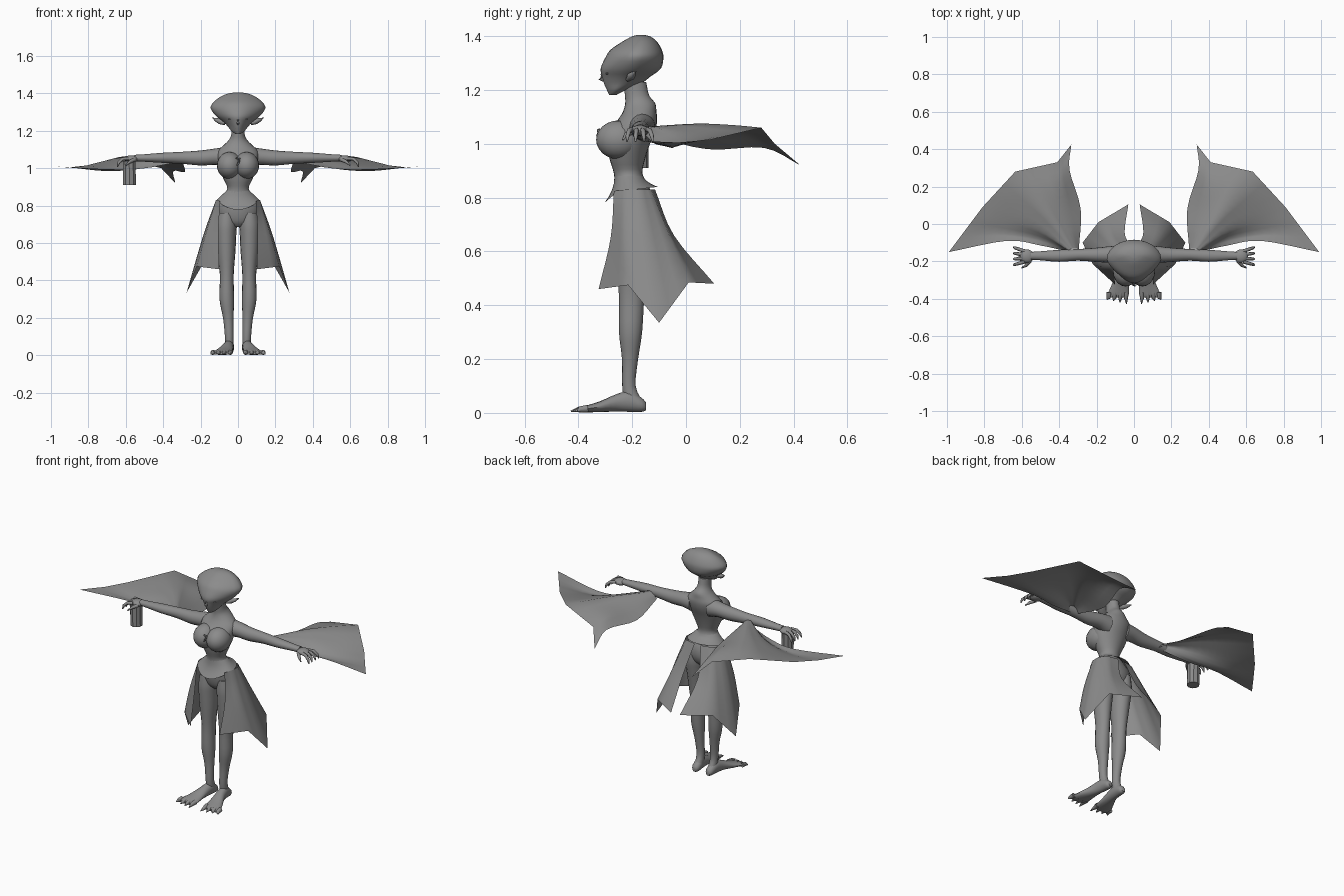
import bpy, bmesh, math
from mathutils import Vector

grey = bpy.data.materials.new("plain grey")
grey.diffuse_color = (0.26, 0.26, 0.26, 1)


def finish(name, bm, mirror=False, angle=50):
    bmesh.ops.recalc_face_normals(bm, faces=bm.faces)
    me = bpy.data.meshes.new(name)
    bm.to_mesh(me)
    bm.free()
    me.materials.append(grey)
    ob = bpy.data.objects.new(name, me)
    bpy.context.collection.objects.link(ob)
    if mirror:
        ob.modifiers.new("mirror", 'MIRROR').use_mirror_merge = False
    bpy.ops.object.select_all(action='DESELECT')
    bpy.context.view_layer.objects.active = ob
    ob.select_set(True)
    bpy.ops.object.shade_smooth_by_angle(angle=math.radians(angle))
    return ob


def spline(pts, n):
    """Smooth curve through the points, n steps per span."""
    p = [Vector(q) for q in pts]
    p = [2 * p[0] - p[1]] + p + [2 * p[-1] - p[-2]]
    out = []
    for i in range(1, len(p) - 2):
        a, b, c, d = p[i - 1:i + 3]
        for k in range(n):
            t = k / n
            out.append(0.5 * (2 * b + (c - a) * t + (2 * a - 5 * b + 4 * c - d) * t * t
                              + (3 * b - a - 3 * c + d) * t ** 3))
    return out + [p[-2]]


def skin(bm, rings, closed=True):
    rows = [[bm.verts.new(v) for v in r] for r in rings]
    n = len(rows[0])
    for a, b in zip(rows, rows[1:]):
        for i in range(n if closed else n - 1):
            j = (i + 1) % n
            bm.faces.new((a[i], a[j], b[j], b[i]))
    return rows


def loft(name, secs, axis, mirror=False, sides=20, egg=0.0, steps=3):
    """Elliptical sections (position, centre u, centre v, radius u, radius v)."""
    bm = bmesh.new()
    rings = []
    pos = spline([s[:3] for s in secs], steps)
    rad = spline([(s[3], s[4], 0) for s in secs], steps)
    for p, r in zip(pos, rad):
        ring = []
        for k in range(sides):
            t = 2 * math.pi * k / sides
            u, v = math.cos(t), math.sin(t)
            u *= 1 - egg * max(0, -v)
            a, b = p[1] + u * r[0], p[2] + v * r[1]
            ring.append({'x': (p[0], a, b), 'y': (a, p[0], b), 'z': (a, b, p[0])}[axis])
        rings.append(ring)
    rows = skin(bm, rings)
    bm.faces.new(rows[0])
    bm.faces.new(rows[-1])
    return finish(name, bm, mirror)


def tube(bm, pts, radii, sides=8):
    """Round tapered tube along a path."""
    pts = [Vector(p) for p in pts]
    rings = []
    for i, p in enumerate(pts):
        d = pts[min(i + 1, len(pts) - 1)] - pts[max(i - 1, 0)]
        q = d.to_track_quat('Z', 'Y')
        rings.append([p + q @ Vector((math.cos(2 * math.pi * k / sides) * radii[i],
                                      math.sin(2 * math.pi * k / sides) * radii[i], 0))
                      for k in range(sides)])
    rows = skin(bm, rings)
    bm.faces.new(rows[0])
    bm.faces.new(rows[-1])


def ball(name, loc, size, mirror=False):
    bm = bmesh.new()
    bmesh.ops.create_uvsphere(bm, u_segments=20, v_segments=12, radius=1)
    for v in bm.verts:
        v.co = Vector(loc) + Vector([a * b for a, b in zip(v.co, size)])
    return finish(name, bm, mirror)


def cloth(name, rays, mirror=True):
    """Open sheet spanned by rays running from the root to the hem."""
    bm = bmesh.new()
    lines = [spline(r, 4) for r in rays]
    rings = []
    for a, b in zip(lines, lines[1:]):
        rings += [[p.lerp(q, k / 3) for p, q in zip(a, b)] for k in range(3)]
    skin(bm, rings + [lines[-1]], closed=False)
    return finish(name, bm, mirror, 80)


# Head, tapering to the front and wide at the brow
loft("head", [(1.182, 0, -.272, .012, .014), (1.20, 0, -.258, .036, .036),
              (1.225, 0, -.235, .056, .07), (1.25, 0, -.222, .08, .09),
              (1.28, 0, -.205, .118, .112), (1.32, 0, -.192, .146, .108),
              (1.35, 0, -.185, .134, .095), (1.38, 0, -.172, .098, .064),
              (1.398, 0, -.167, .058, .036), (1.405, 0, -.167, .02, .012)],
     'z', sides=24, egg=.3)
# Face details
bm = bmesh.new()
tube(bm, [(0, -.302, 1.275), (0, -.312, 1.255), (0, -.318, 1.242), (0, -.30, 1.232)],
     [.004, .006, .008, .004])
finish("nose", bm)
ball("lips", (0, -.292, 1.213), (.016, .006, .005))
ball("eye", (.036, -.293, 1.262), (.018, .006, .005), True)
bm = bmesh.new()
tube(bm, [(.07, -.215, 1.24), (.095, -.205, 1.25), (.115, -.197, 1.258), (.138, -.185, 1.27)],
     [.01, .015, .011, .001])
finish("ear", bm, True)

# Torso with neck
loft("torso", [(.685, 0, -.19, .03, .04), (.71, 0, -.19, .085, .062), (.75, 0, -.19, .11, .075),
               (.80, 0, -.195, .113, .075),
               (.85, 0, -.205, .085, .062), (.89, 0, -.215, .057, .053), (.94, 0, -.218, .076, .065),
               (1.0, 0, -.214, .101, .08), (1.05, 0, -.20, .108, .086), (1.09, 0, -.18, .108, .073),
               (1.12, 0, -.172, .08, .062), (1.15, 0, -.17, .05, .056), (1.18, 0, -.182, .036, .045),
               (1.23, 0, -.19, .034, .042)], 'z', sides=24)
ball("bust", (.045, -.25, 1.015), (.068, .084, .072), True)
bm = bmesh.new()
tube(bm, [(-.012, -.322, 1.055), (.008, -.324, 1.05), (.004, -.328, 1.03), (-.006, -.328, 1.015)],
     [.003, .007, .006, .003])
finish("chest_ornament", bm)

# Arms and hands
loft("arm", [(.06, -.165, 1.06, .052, .055), (.12, -.163, 1.062, .045, .044),
             (.2, -.165, 1.055, .038, .04), (.3, -.165, 1.056, .031, .032),
             (.4, -.17, 1.056, .032, .027), (.5, -.17, 1.055, .024, .02),
             (.55, -.17, 1.055, .021, .017)], 'x', True, 16)
ball("palm", (.572, -.172, 1.05), (.038, .036, .019), True)
bm = bmesh.new()
for i in range(4):
    y = -.145 - .019 * i
    dy = .018 - .011 * i
    tube(bm, [(.585, y, 1.052), (.617, y + dy * .6, 1.05), (.638, y + dy, 1.03),
              (.645, y + dy * 1.2, 1.008)], [.010, .009, .008, .003])
tube(bm, [(.555, -.195, 1.045), (.578, -.222, 1.035), (.60, -.235, 1.015)], [.011, .009, .003])
finish("fingers", bm, True)
bm = bmesh.new()
tube(bm, [(-.58, -.175, .91), (-.582, -.175, 1.04)], [.036, .036], 10)
finish("held_cylinder", bm, angle=30)

# Legs and feet
loft("leg", [(.76, .06, -.19, .05, .07), (.70, .062, -.192, .056, .074),
             (.65, .063, -.195, .054, .07), (.55, .062, -.2, .048, .058),
             (.43, .06, -.202, .037, .047), (.30, .06, -.206, .039, .043),
             (.20, .052, -.208, .028, .03), (.10, .047, -.212, .023, .025),
             (.04, .046, -.195, .024, .035)], 'z', True, 16)
loft("foot", [(-.148, .047, .024, .012, .014), (-.165, .047, .03, .024, .026),
              (-.21, .05, .042, .028, .038), (-.26, .057, .037, .032, .032),
              (-.32, .072, .023, .045, .02), (-.375, .084, .014, .056, .012),
              (-.392, .085, .011, .052, .007)], 'y', True, 16)
bm = bmesh.new()
for i in range(4):
    x = .04 + .031 * i
    tip = -.428 + .008 * i
    tube(bm, [(x, -.365, .016), (x + .003, -.395, .013), (x + .004 * i, tip, .006)],
         [.014, .011, .002])
finish("toes", bm, True)

# Short flared waistband, dipping to a point in front
bm = bmesh.new()
rings = []
for k in range(5):
    f = k / 4
    ring = []
    for i in range(32):
        t = 2 * math.pi * i / 32
        c, s = math.cos(t), math.sin(t)
        front = max(0, -s) ** 2
        low = .828 - .05 * front + .012 * max(0, s)
        ring.append(((.062 + .054 * f) * c,
                     -.212 + .004 * f + (.054 + (.043 + .006 * (s > 0)) * f * f) * s,
                     .88 + (low - .88) * f))
    rings.append(ring)
skin(bm, rings)
finish("waistband", bm, angle=80)

# Skirt panels, split at front and back
cloth("skirt_panel", [
    [(.095, -.268, .825), (.105, -.28, .65), (.10, -.325, .46)],
    [(.118, -.22, .83), (.172, -.23, .65), (.22, -.215, .475)],
    [(.118, -.17, .83), (.186, -.145, .64), (.275, -.10, .335)],
    [(.09, -.13, .83), (.138, -.062, .66), (.19, .01, .485)],
    [(.02, -.115, .83), (.05, -.045, .66), (.03, .105, .48)]])

# Wide hanging sleeves fanning out from the arm
cloth("sleeve", [
    [(.295, -.135, 1.03), (.285, .08, .98), (.345, .29, .985), (.335, .425, .92)],
    [(.31, -.13, 1.05), (.36, .06, 1.03), (.39, .22, 1.03), (.41, .33, 1.0)],
    [(.33, -.13, 1.065), (.45, .04, 1.075), (.55, .17, 1.07), (.635, .28, 1.06)],
    [(.35, -.14, 1.065), (.51, -.03, 1.04), (.66, .03, 1.015), (.81, .09, 1.015)],
    [(.35, -.14, 1.05), (.51, -.08, 1.0), (.70, -.05, .985), (.90, -.03, 1.005)],
    [(.34, -.15, 1.03), (.50, -.115, 1.0), (.68, -.09, .995), (.99, -.15, 1.01)]])
